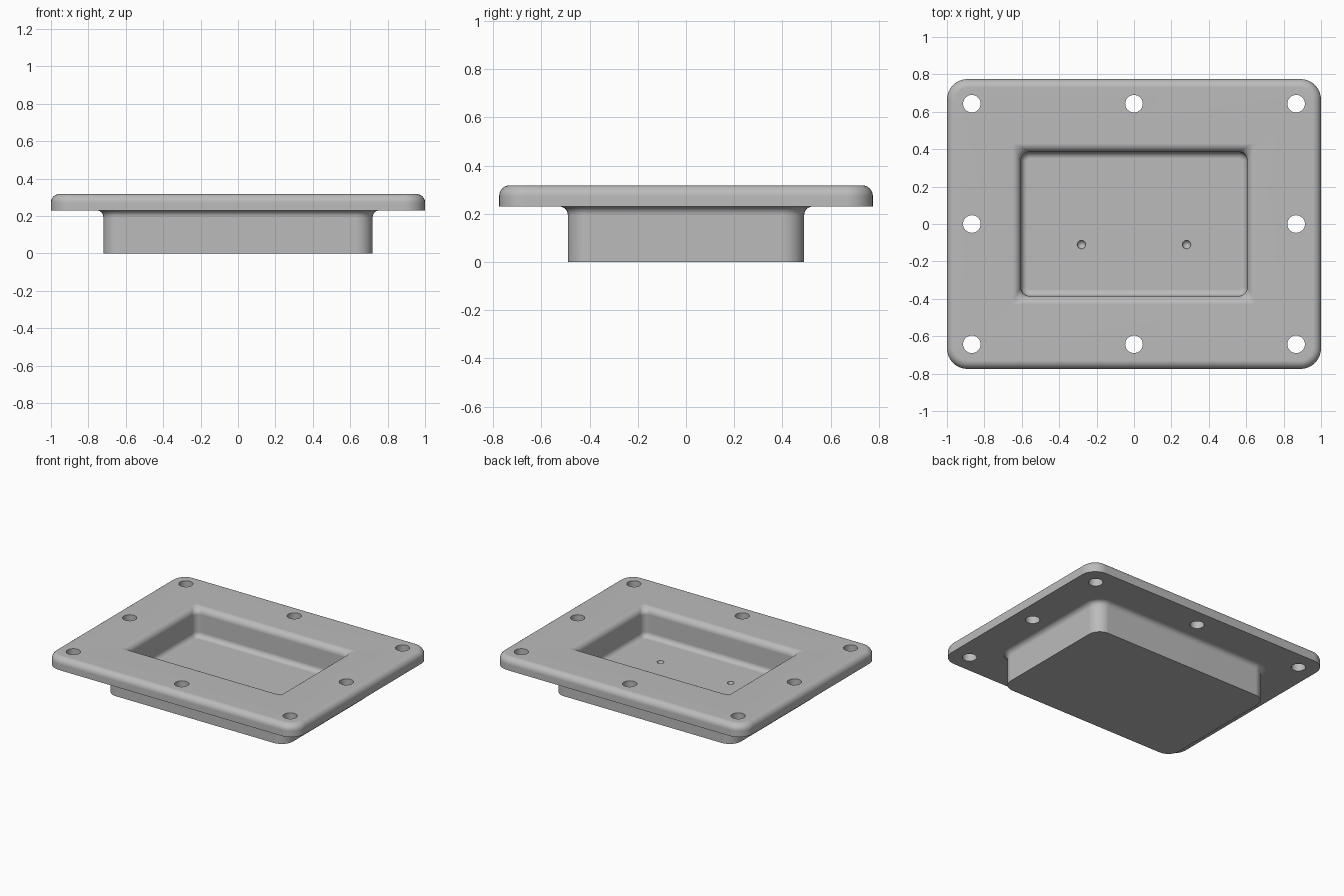
import bpy, bmesh, math

if "Cube" in bpy.data.objects:
    bpy.data.objects.remove(bpy.data.objects["Cube"])

grey = bpy.data.materials.new("plain grey")
grey.diffuse_color = (0.5, 0.5, 0.5, 1)
grey.use_nodes = True
grey.node_tree.nodes["Principled BSDF"].inputs["Base Color"].default_value = grey.diffuse_color

SEG = 8          # segments per rounded corner
STEPS = 6        # segments per fillet
HOLE_X, HOLE_Y = 0.867, 0.643


def ring(bm, hx, hy, r, z):
    """Rounded rectangle of vertices with half sizes hx, hy and corner radius r."""
    verts = []
    for i, (sx, sy) in enumerate([(1, 1), (-1, 1), (-1, -1), (1, -1)]):
        for k in range(SEG + 1):
            a = math.radians(90 * (i + k / SEG))
            verts.append(bm.verts.new((sx * (hx - r) + r * math.cos(a),
                                       sy * (hy - r) + r * math.sin(a), z)))
    return verts


def arc(r):
    """Pairs (sin, 1 - cos) of a quarter circle, from start to end."""
    for k in range(STEPS + 1):
        a = math.pi / 2 * k / STEPS
        yield r * math.sin(a), r * (1 - math.cos(a))


# Section of the body from the underside, round the flange, down into the pocket
BOTTOM, TOP, FLOOR = 0.23, 0.318, 0.112
section = [(0.72, 0.49, 0.09, 0.0)]
for s, c in arc(0.035):                                   # fillet under flange
    section.append((0.72 + c, 0.49 + c, 0.09 + c, BOTTOM - 0.035 + s))
section.append((1.0, 0.775, 0.11, BOTTOM))                # flange edge
for s, c in arc(0.045):                                   # rounded upper rim
    section.append((1.0 - c, 0.775 - c, 0.11 - c, TOP - 0.045 + s))
for s, c in arc(0.045):                                   # rounded pocket lip
    section.append((0.65 - s, 0.43 - s, 0.012 + 0.033 * s / 0.045, TOP - c))
for s, c in arc(0.035):                                   # fillet at pocket floor
    section.append((0.605 - c, 0.385 - c, 0.045 - c, FLOOR + 0.035 - s))

bm = bmesh.new()
rings = [ring(bm, *p) for p in section]
for a, b in zip(rings, rings[1:]):
    n = len(a)
    for i in range(n):
        j = (i + 1) % n
        bm.faces.new((a[i], a[j], b[j], b[i]))
bm.faces.new(rings[0][::-1])
bm.faces.new(rings[-1])
bmesh.ops.recalc_face_normals(bm, faces=bm.faces)
mesh = bpy.data.meshes.new("flanged_tray")
bm.to_mesh(mesh)
bm.free()
tray = bpy.data.objects.new("flanged_tray", mesh)
bpy.context.collection.objects.link(tray)
mesh.materials.append(grey)

# Cutters: eight bolt holes through the flange and two dimples in the floor
cutters = []
for x in (-HOLE_X, 0, HOLE_X):
    for y in (-HOLE_Y, 0, HOLE_Y):
        if x or y:
            bpy.ops.mesh.primitive_cylinder_add(vertices=32, radius=0.047, depth=0.3,
                                                location=(x, y, 0.27))
            cutters.append(bpy.context.object)
for x in (-0.281, 0.281):
    bpy.ops.mesh.primitive_uv_sphere_add(segments=24, ring_count=12, radius=0.023,
                                         location=(x, -0.11, FLOOR + 0.001))
    cutters.append(bpy.context.object)

bpy.ops.object.select_all(action='DESELECT')
for c in cutters:
    c.data.materials.append(grey)
    c.select_set(True)
bpy.context.view_layer.objects.active = cutters[0]
bpy.ops.object.join()
cutter = bpy.context.object
cutter.name = "hole_cutter"
cutter.hide_render = True

# Cut the holes, then drop the cutter
cut = tray.modifiers.new("holes", 'BOOLEAN')
cut.operation = 'DIFFERENCE'
cut.solver = 'EXACT'
cut.object = cutter
bpy.ops.object.select_all(action='DESELECT')
tray.select_set(True)
bpy.context.view_layer.objects.active = tray
bpy.ops.object.modifier_apply(modifier=cut.name)
bpy.data.objects.remove(cutter, do_unlink=True)

# Smooth fillets with crisp edges and flat large faces
bpy.ops.object.shade_smooth_by_angle(angle=math.radians(35))
weighted = tray.modifiers.new("flat_faces", 'WEIGHTED_NORMAL')
weighted.keep_sharp = True
